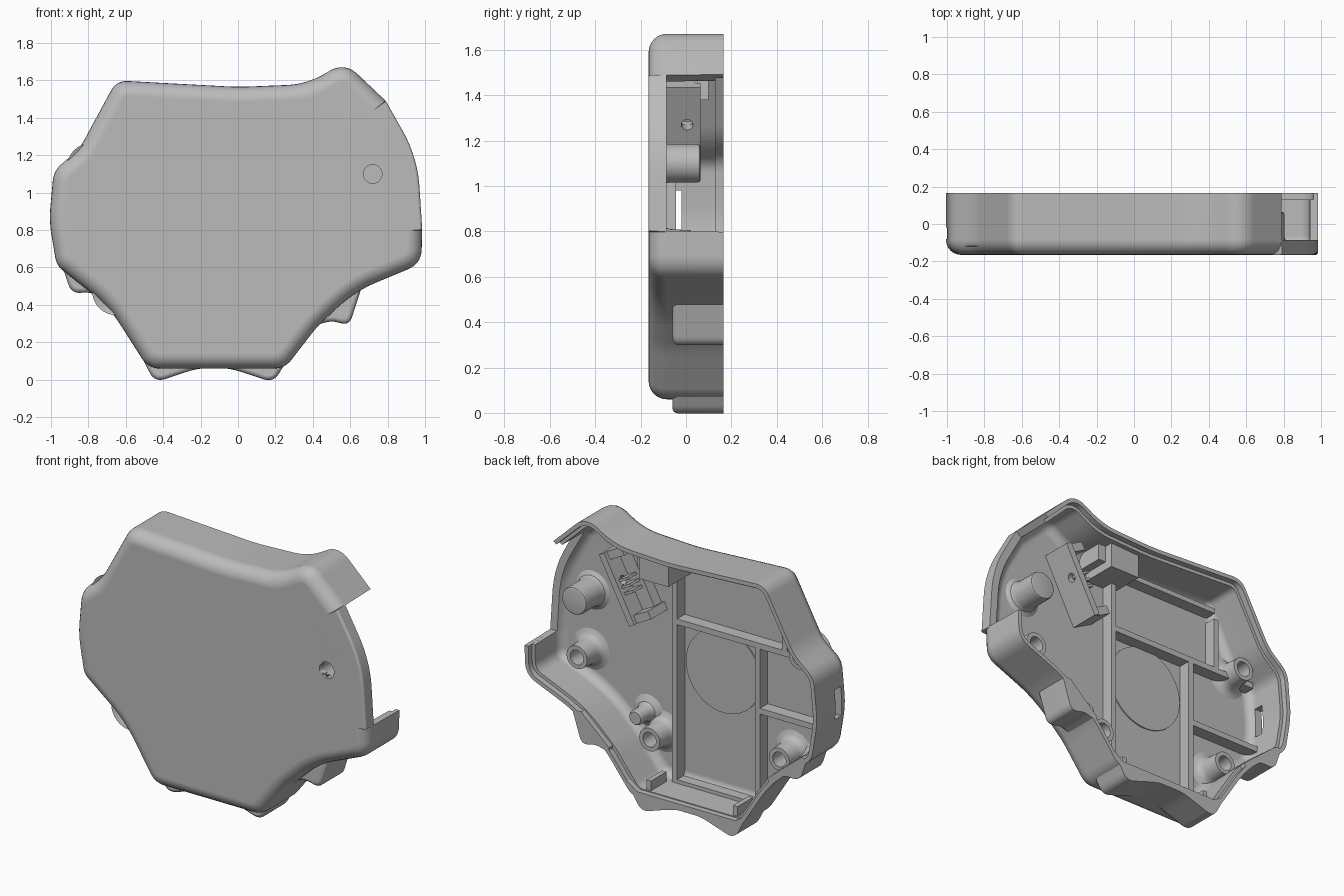
import bpy, bmesh, math
from mathutils import Vector, Matrix

old = bpy.data.objects.get("Cube")
if old:
    bpy.data.objects.remove(old)

grey = bpy.data.materials.new("plain grey")
grey.use_nodes = True
grey.diffuse_color = (0.5, 0.5, 0.5, 1)
grey.node_tree.nodes["Principled BSDF"].inputs["Base Color"].default_value = (0.5, 0.5, 0.5, 1)

BACK, FRONT, FLOOR, LIP = 0.165, -0.165, -0.12, -0.085


def finish(name, bm, smooth=True):
    bmesh.ops.recalc_face_normals(bm, faces=bm.faces)
    mesh = bpy.data.meshes.new(name)
    bm.to_mesh(mesh)
    bm.free()
    mesh.materials.append(grey)
    ob = bpy.data.objects.new(name, mesh)
    bpy.context.collection.objects.link(ob)
    if smooth:
        bpy.ops.object.select_all(action='DESELECT')
        ob.select_set(True)
        bpy.context.view_layer.objects.active = ob
        bpy.ops.object.shade_smooth_by_angle(angle=math.radians(35))
        ob.modifiers.new("even_shading", 'WEIGHTED_NORMAL').keep_sharp = True
    return ob


def ring(corners, d):
    """Outline moved inwards by d, corners rounded; gives (x, z, is_low)."""
    n = len(corners)
    pts = [Vector(c[:2]) for c in corners]
    turn = [(pts[i] - pts[i - 1]).normalized() for i in range(n)]
    area = sum(pts[i - 1].x * pts[i].y - pts[i].x * pts[i - 1].y for i in range(n))
    s = 1 if area > 0 else -1
    moved = []
    for i in range(n):
        a, b = turn[i], turn[(i + 1) % n]
        na, nb = Vector((-a.y, a.x)) * s, Vector((-b.y, b.x)) * s
        moved.append(pts[i] + (na + nb) / (1 + na.dot(nb)) * d)
    out, low = [], False
    for i in range(n):
        p, r = moved[i], corners[i][2]
        a, b = moved[i] - moved[i - 1], moved[(i + 1) % n] - moved[i]
        ta, tb = a.normalized(), b.normalized()
        if r == "step":
            t = (ta + tb).normalized() * 0.002
            out += [(*(p - t), low), (*(p + t), not low)]
            low = not low
        elif r == 0:
            out.append((*p, low))
        else:
            convex = ta.cross(tb) * s > 0
            r = max(r - d, 0.015) if convex else r + d
            t = min(r * math.tan(ta.angle(tb) / 2), 0.48 * a.length, 0.48 * b.length)
            p0, p1 = p - ta * t, p + tb * t
            for k in range(11):
                u = k / 10
                out.append((*(p0 * (1 - u) ** 2 + p * 2 * u * (1 - u) + p1 * u * u), low))
    return out


def loft(name, corners, profile, low_profile=None):
    """Sweep an (inset, y) profile round an outline and cap both ends."""
    low_profile = low_profile or profile
    bm = bmesh.new()
    rows = []
    for (d, y), (dl, yl) in zip(profile, low_profile):
        high, sunk = ring(corners, d), ring(corners, dl)
        rows.append([bm.verts.new((q[0], yl, q[1]) if q[2] else (p[0], y, p[1]))
                     for p, q in zip(high, sunk)])
    n = len(rows[0])
    for r0, r1 in zip(rows, rows[1:]):
        for i in range(n):
            bm.faces.new((r0[i - 1], r0[i], r1[i], r1[i - 1]))
    bm.faces.new(rows[0])
    bm.faces.new(rows[-1])
    bmesh.ops.remove_doubles(bm, verts=bm.verts, dist=0.00005)
    bmesh.ops.dissolve_degenerate(bm, edges=bm.edges, dist=0.00005)
    return finish(name, bm)


def lathe(name, x, z, profile, n=32):
    """Turn an (r, y) profile round an axis along y."""
    bm = bmesh.new()
    vs = [bm.verts.new((r, y, 0)) for r, y in profile]
    es = [bm.edges.new(e) for e in zip(vs, vs[1:])]
    bmesh.ops.spin(bm, geom=vs + es, axis=(0, 1, 0), cent=(0, 0, 0),
                   angle=math.tau, steps=n, use_merge=False)
    bmesh.ops.remove_doubles(bm, verts=bm.verts, dist=0.0001)
    bmesh.ops.translate(bm, verts=bm.verts, vec=(x, 0, z))
    return finish(name, bm)


def box(name, x, z, w, h, y0, y1, turn=0):
    bm = bmesh.new()
    bmesh.ops.create_cube(bm, size=1, matrix=Matrix.Translation((x, (y0 + y1) / 2, z))
                          @ Matrix.Rotation(-turn, 4, 'Y') @ Matrix.Diagonal((w, y1 - y0, h, 1)))
    return finish(name, bm, False)


def cut(ob, cutter):
    cutter.hide_render = True
    cutter.hide_set(True)
    cutter.display_type = 'WIRE'
    mod = ob.modifiers.new(cutter.name, 'BOOLEAN')
    mod.object, mod.solver = cutter, 'EXACT'
    ob.modifiers.move(len(ob.modifiers) - 1, 0)


def arc(d, y, r, n=6):
    """Quarter round from the front face (first) to the side wall."""
    return [(d + r - r * math.sin(k * math.pi / 2 / n), y + r - r * math.cos(k * math.pi / 2 / n))
            for k in range(n + 1)]


# Main shell: outline corners as x, z, corner radius; low between the steps
outline = [(-0.65, 1.6, 0.1), (0, 1.565, 1.6), (0.37, 1.58, 0.5), (0.57, 1.7, 0.13),
           (0.79, 1.49, "step"), (0.96, 1.19, 0.7), (0.975, 0.8, "step"),
           (1.0, 0.795, 0.01), (0.98, 0.62, 0.12), (0.62, 0.47, 0.8), (0.42, 0.28, 0.6),
           (0.25, 0.06, 0.12), (-0.48, 0.06, 0.12), (-0.69, 0.39, 0.7), (-0.97, 0.61, 0.12),
           (-1.01, 0.85, 0.6), (-0.985, 1.12, 0.14), (-0.85, 1.23, 0.3)]
outline[7:8] = []
outline[6] = (0.985, 0.8, "step")
inner = [(0.025, BACK), (0.025, 0.13), (0.045, 0.13)] + arc(0.045, FLOOR, 0.055)[::-1]
shell = loft("shell", outline,
             arc(0, FRONT, 0.08) + [(0, BACK)] + inner,
             arc(0, FRONT, 0.015) + [(0, LIP)] + [(d, min(y, LIP)) for d, y in inner])

# Side slot and front hole
cut(shell, box("slot_cutter", -1.0, 0.89, 0.2, 0.18, -0.08, -0.02))
cut(shell, lathe("hole_cutter", 0.72, 1.1, [(0, -0.3), (0.05, -0.3), (0.05, -0.05), (0, -0.05)]))

# Outer feet
foot_profile = arc(0, -0.06, 0.025, 4) + [(0, BACK)]
feet = {
    "bottom_feet": [(-0.53, 0.15, 0), (-0.445, -0.015, 0.07), (-0.13, 0.09, 0.7), (0.19, -0.015, 0.07),
                    (0.29, 0.15, 0), (0.22, 0.1, 0), (-0.45, 0.1, 0)],
    "right_foot": [(-0.94, 0.61, 0), (-0.89, 0.46, 0.07), (-0.78, 0.47, 0.12), (-0.68, 0.39, 0),
                   (-0.67, 0.42, 0), (-0.9, 0.61, 0)],
    "left_foot": [(0.66, 0.49, 0), (0.595, 0.29, 0.07), (0.5, 0.315, 0.12), (0.41, 0.29, 0),
                  (0.41, 0.32, 0), (0.6, 0.49, 0)],
}
for name, corners in feet.items():
    loft(name, corners, foot_profile)

# Hollow button peg behind the front hole
lathe("button_peg", 0.72, 1.1, [(0.05, -0.16), (0.05, 0.03), (0, 0.03), (0, 0.065), (0.07, 0.065),
                                (0.081, 0.06), (0.085, 0.05), (0.085, -0.08), (0.095, -0.105),
                                (0.12, -0.121)])

# Screw bosses and locating pin
boss = [(0.13, -0.121), (0.1, -0.112), (0.085, -0.095), (0.075, -0.07), (0.07, 0.02),
        (0.045, 0.02), (0.045, -0.08), (0, -0.08)]
for i, (x, z) in enumerate([(0.73, 0.735), (0.235, 0.36), (-0.65, 0.475), (-0.785, 1.135)]):
    lathe(f"screw_boss_{i + 1}", x, z, boss)
lathe("locating_pin", 0.34, 0.46, [(0.1, -0.121), (0.06, -0.1), (0.045, -0.07), (0.045, 0.0),
                                   (0.038, 0.01), (0, 0.01)])

# Floor ribs: x, z, width, height
ribs = [(0.11, 0.79, 0.035, 1.38), (-0.455, 0.6, 0.035, 1.02), (-0.4, 1.1, 1.02, 0.035),
        (-0.7, 0.7, 0.5, 0.035), (-0.64, 1.27, 0.035, 0.32), (-0.26, 1.48, 0.74, 0.03),
        (-0.17, 0.11, 0.57, 0.035)]
for i, (x, z, w, h) in enumerate(ribs):
    box(f"floor_rib_{i + 1}", x, z, w, h, FLOOR - 0.01, -0.045)
lathe("round_floor_pad", -0.175, 0.84, [(0.255, FLOOR), (0.255, FLOOR + 0.007), (0, FLOOR + 0.007)], 48)

# Corner block and lower clips
box("corner_block", 0.15, 1.46, 0.2, 0.16, FLOOR - 0.01, 0.1)
box("corner_block_step", 0.26, 1.48, 0.08, 0.1, FLOOR - 0.01, 0.05)
for i, x in enumerate((0.17, -0.42)):
    box(f"lower_clip_{i + 1}", x, 0.13, 0.03, 0.07, -0.03, 0.12)

# Slanted switch bracket, placed along its own axis
tilt = math.radians(62)
along, across = Vector((math.cos(tilt), math.sin(tilt))), Vector((-math.sin(tilt), math.cos(tilt)))


def bracket(name, a, c, length, depth, top):
    p = Vector((0.445, 1.24)) + along * a + across * c
    return box(name, p.x, p.y, length, depth, FLOOR - 0.01, top, tilt)


wall = bracket("bracket_wall", 0, 0.02, 0.44, 0.04, 0.065)
cut(wall, lathe("bracket_hole_cutter", 0, 0, [(0, -0.1), (0.026, -0.1), (0.026, 0.1), (0, 0.1)], 16))
drill = bpy.data.objects["bracket_hole_cutter"]
drill.matrix_world = (Matrix.Translation((0.46, 0.005, 1.27)) @ Matrix.Rotation(-tilt, 4, 'Y')
                      @ Matrix.Rotation(math.pi / 2, 4, 'X'))
for side in (-1, 1):
    bracket("bracket_tab", side * 0.195, 0.09, 0.05, 0.12, 0.04)
bracket("bracket_base", 0, 0.08, 0.36, 0.1, -0.05)
for k in (-1, 0, 1):
    bracket("contact_ridge", k * 0.04, 0.07, 0.015, 0.07, 0.04)
